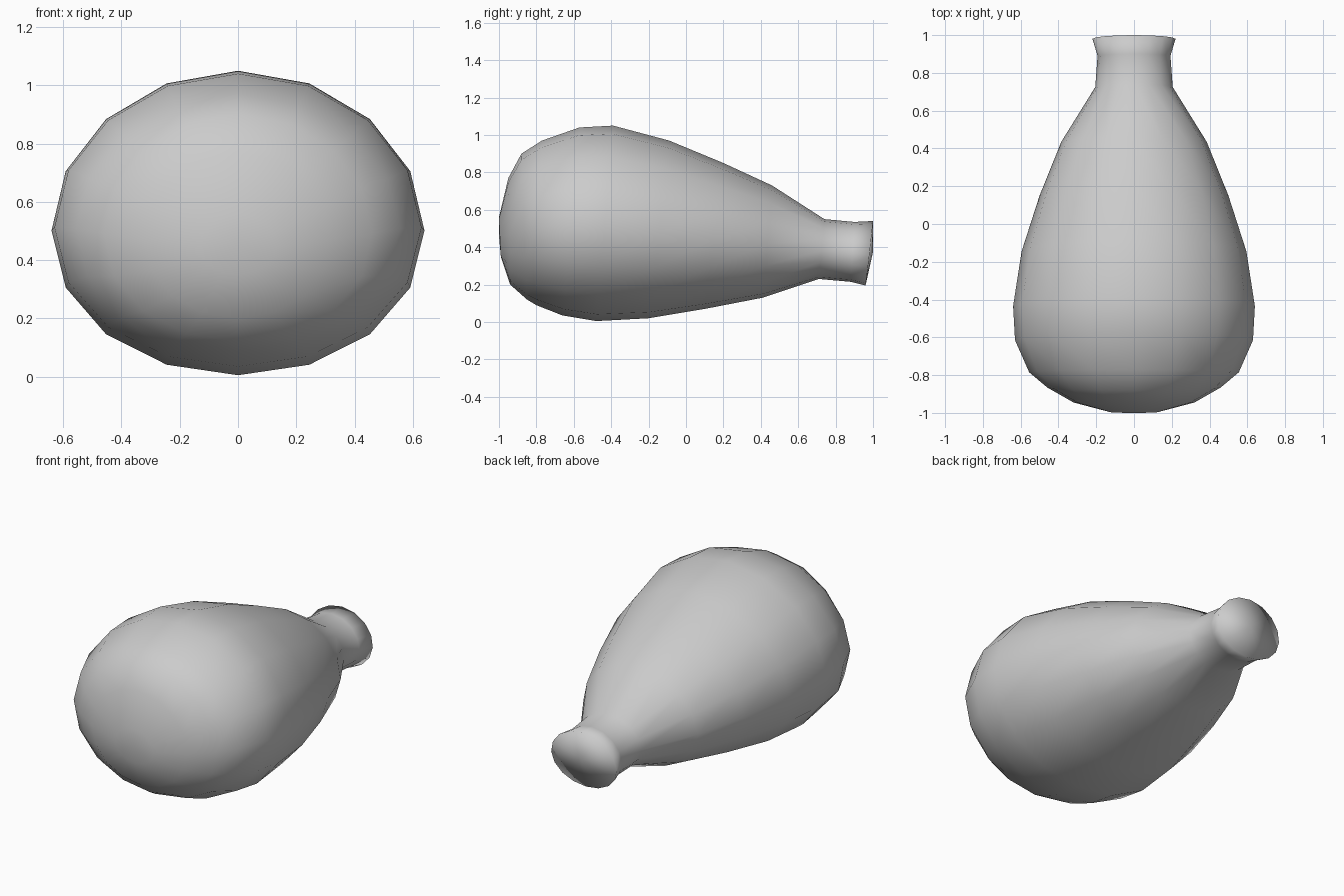
import bpy, bmesh, math

if "Cube" in bpy.data.objects:
    bpy.data.objects.remove(bpy.data.objects["Cube"])

SIDES = 16
# Tilted rings along the body: top y, top z, bottom y, bottom z, half width
RINGS = [
    (-1.00, 0.56, -0.99, 0.35, 0.13),
    (-0.95, 0.77, -0.94, 0.20, 0.32),
    (-0.88, 0.90, -0.85, 0.12, 0.46),
    (-0.77, 0.97, -0.80, 0.09, 0.555),
    (-0.57, 1.04, -0.66, 0.035, 0.63),
    (-0.39, 1.05, -0.48, 0.005, 0.64),
    (-0.09, 0.97, -0.20, 0.02, 0.595),
    (0.20, 0.85, 0.10, 0.07, 0.50),
    (0.46, 0.73, 0.41, 0.13, 0.385),
    (0.74, 0.55, 0.71, 0.23, 0.205),
    (0.90, 0.535, 0.88, 0.215, 0.193),
    (1.00, 0.54, 0.96, 0.195, 0.22),
]

bm = bmesh.new()


def ring(yt, zt, yb, zb, w):
    verts = []
    for i in range(SIDES):
        a = 2 * math.pi * i / SIDES
        s, c = math.sin(a), math.cos(a)
        y = (yt + yb) / 2 + (yt - yb) / 2 * s
        z = (zt + zb) / 2 + (zt - zb) / 2 * s - 0.04 * w * c * c
        verts.append(bm.verts.new((w * c, y, z)))
    return verts


# Body and neck skin
loops = [ring(*r) for r in RINGS]
for a, b in zip(loops, loops[1:]):
    for i in range(SIDES):
        j = (i + 1) % SIDES
        bm.faces.new((a[i], a[j], b[j], b[i]))

# Rounded bottom and slightly domed mouth cap
for loop, y, z in ((loops[0], -1.0, 0.46), (loops[-1], 1.0, 0.375)):
    pole = bm.verts.new((0, y, z))
    for i in range(SIDES):
        bm.faces.new((loop[i], loop[(i + 1) % SIDES], pole))

bmesh.ops.recalc_face_normals(bm, faces=bm.faces)
mesh = bpy.data.meshes.new("flask_body")
bm.to_mesh(mesh)
bm.free()
for p in mesh.polygons:
    p.use_smooth = True
body = bpy.data.objects.new("flask_body", mesh)
bpy.context.collection.objects.link(body)
